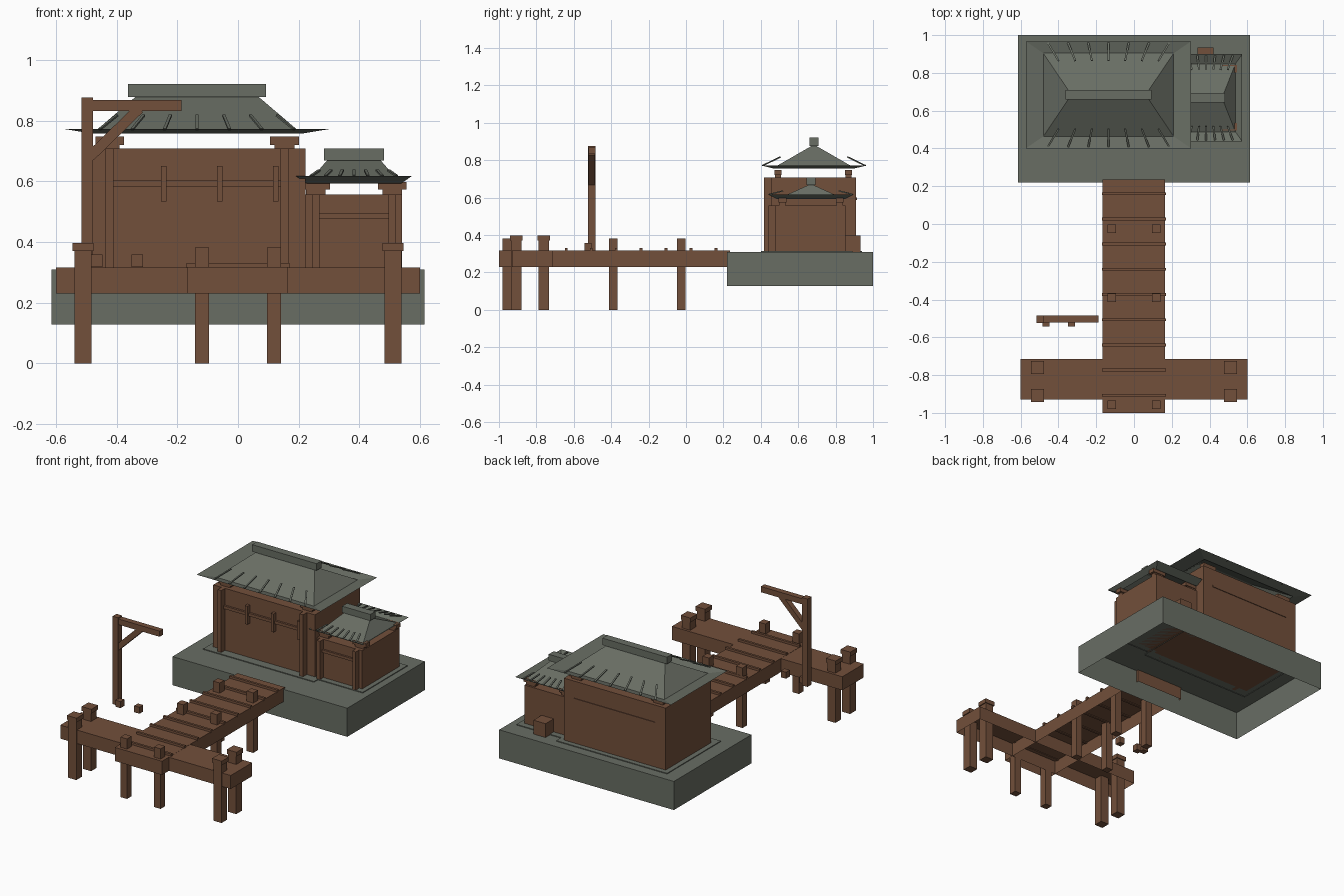
import bpy, bmesh, math
from mathutils import Vector

if "Cube" in bpy.data.objects:
    bpy.data.objects.remove(bpy.data.objects["Cube"])


def material(name, rgb):
    m = bpy.data.materials.new(name)
    m.diffuse_color = (*rgb, 1)
    m.use_nodes = True
    m.node_tree.nodes["Principled BSDF"].inputs["Base Color"].default_value = m.diffuse_color
    return m


WOOD = material("brown wood", (0.17, 0.079, 0.043))
STONE = material("grey green stone", (0.140, 0.155, 0.127))


def finish(name, bm, mat):
    bmesh.ops.recalc_face_normals(bm, faces=bm.faces)
    me = bpy.data.meshes.new(name)
    bm.to_mesh(me)
    bm.free()
    me.materials.append(mat)
    ob = bpy.data.objects.new(name, me)
    bpy.context.collection.objects.link(ob)
    return ob


def box(name, x, y, z, mat=WOOD, open_bottom=False):
    """Box from (min, max) ranges."""
    bm = bmesh.new()
    bmesh.ops.create_cube(bm, size=1)
    for v in bm.verts:
        v.co = [r[0] + (c + 0.5) * (r[1] - r[0]) for r, c in zip((x, y, z), v.co)]
    ob_faces = [f for f in bm.faces if f.normal.z < -0.9]
    if open_bottom:
        bmesh.ops.delete(bm, geom=ob_faces, context='FACES')
    return finish(name, bm, mat)


def post(name, cx, cy, w, d, z, mat=WOOD):
    return box(name, (cx - w / 2, cx + w / 2), (cy - d / 2, cy + d / 2), z, mat)


def bar(name, a, b, w, t, mat):
    """Box stretched between two points."""
    a, b = Vector(a), Vector(b)
    ob = post(name, 0, 0, w, t, (0, (b - a).length), mat)
    ob.location = a
    ob.rotation_euler = (b - a).to_track_quat('Z', 'Y').to_euler()
    return ob


def roof(name, cx, cy, rings, ridge):
    """Hip roof with upturned eaves; rings are (half x, half y, z) from the eave up."""
    bm = bmesh.new()
    loops = [[bm.verts.new((cx + sx * hx, cy + sy * hy, z))
              for sx, sy in ((-1, -1), (1, -1), (1, 1), (-1, 1))] for hx, hy, z in rings]
    for lo, hi in zip(loops, loops[1:]):
        for i in range(4):
            j = (i + 1) % 4
            bm.faces.new((lo[i], lo[j], hi[j], hi[i]))
    bm.faces.new(loops[-1])
    finish(name, bm, STONE)
    hx, z0, z1 = ridge
    post(name + "_ridge", cx, cy, 2 * hx, 0.05, (z0, z1), STONE)


def ribs(name, cx, cy, inner, outer):
    """Fanned roof ribs on front and back; inner/outer are (x step, half y, z)."""
    for s in (-1, 1):
        for k in range(-3, 4):
            a = (cx + k * outer[0], cy + s * outer[1], outer[2])
            b = (cx + k * inner[0], cy + s * inner[1], inner[2])
            bar(name, a, b, 0.010, 0.006, STONE)


# stone island and low plinth
box("stone_base", (-0.615, 0.615), (0.22, 1.0), (0.127, 0.309), STONE, True)
box("plinth_main", (-0.525, 0.255), (0.40, 0.94), (0.305, 0.314), STONE, True)
box("plinth_annex", (0.255, 0.57), (0.44, 0.89), (0.305, 0.314), STONE, True)

# pier decks
box("walkway", (-0.167, 0.165), (-1.0, 0.235), (0.23, 0.317), WOOD, True)
box("cross_deck", (-0.6, 0.6), (-0.93, -0.715), (0.23, 0.316), WOOD, True)
for i in range(9):
    post("walkway_slat", 0, 0.16 - i * 0.1333, 0.338, 0.015, (0.312, 0.331))

# pier posts
for s in (-1, 1):
    for y in (-0.957, -0.39, -0.025):
        post("walkway_post", s * 0.118, y, 0.046, 0.046, (0, 0.382))
    for y in (-0.76, -0.908):
        post("corner_post", s * 0.511, y, 0.057, 0.057, (0, 0.372))
        post("corner_post_cap", s * 0.511, y, 0.068, 0.068, (0.37, 0.397))

# hanging arm beside the pier
post("arm_post", -0.497, -0.504, 0.039, 0.039, (0.317, 0.876))
box("arm_beam", (-0.51, -0.187), (-0.521, -0.485), (0.832, 0.868))
bar("arm_brace", (-0.488, -0.503, 0.681), (-0.325, -0.503, 0.840), 0.034, 0.034, WOOD)
for x in (-0.465, -0.332):
    post("small_block", x, -0.524, 0.037, 0.038, (0.317, 0.358))

# main hall
MX, MY = -0.135, 0.683
box("hall_walls", (-0.493, 0.223), (0.455, 0.909), (0.309, 0.708))
box("hall_front_beam", (-0.42, 0.15), (0.442, 0.46), (0.583, 0.602))
box("hall_back_beam", (-0.42, 0.15), (0.9, 0.913), (0.587, 0.600))
for x in (-0.244, -0.06, 0.125):
    post("hall_slat", x, 0.445, 0.018, 0.03, (0.533, 0.65))
for s in (-1, 1):
    x = MX + s * 0.288
    post("hall_column", x, 0.436, 0.026, 0.038, (0.309, 0.708))
    for y in (0.492, 0.869):
        post("hall_neck", x, y, 0.066, 0.03, (0.70, 0.722))
        post("hall_capital", x, y, 0.095, 0.036, (0.72, 0.747))
roof("hall_roof", MX, 0.684,
     [(0.437, 0.283, 0.772), (0.345, 0.22, 0.757), (0.203, 0.01, 0.878)],
     (0.227, 0.877, 0.921))
ribs("hall_rib", MX, 0.684, (0.088, 0.18, 0.817), (0.107, 0.275, 0.771))

# annex
AX, AY = 0.382, 0.668
box("annex_walls", (0.222, 0.541), (0.476, 0.852), (0.309, 0.557))
box("annex_front_beam", (0.256, 0.508), (0.464, 0.48), (0.477, 0.495))
for s in (-1, 1):
    x = AX + s * 0.126
    post("annex_column", x, 0.459, 0.024, 0.036, (0.309, 0.557))
    for y in (0.515, 0.822):
        post("annex_neck", x, y, 0.064, 0.034, (0.55, 0.577))
        post("annex_capital", x, y, 0.094, 0.042, (0.573, 0.597))
roof("annex_roof", AX, AY,
     [(0.191, 0.231, 0.617), (0.155, 0.18, 0.592), (0.088, 0.01, 0.669)],
     (0.099, 0.668, 0.708))
ribs("annex_rib", AX, AY, (0.038, 0.15, 0.636), (0.047, 0.224, 0.617))
box("annex_back_crate", (0.335, 0.42), (0.85, 0.934), (0.309, 0.397))
